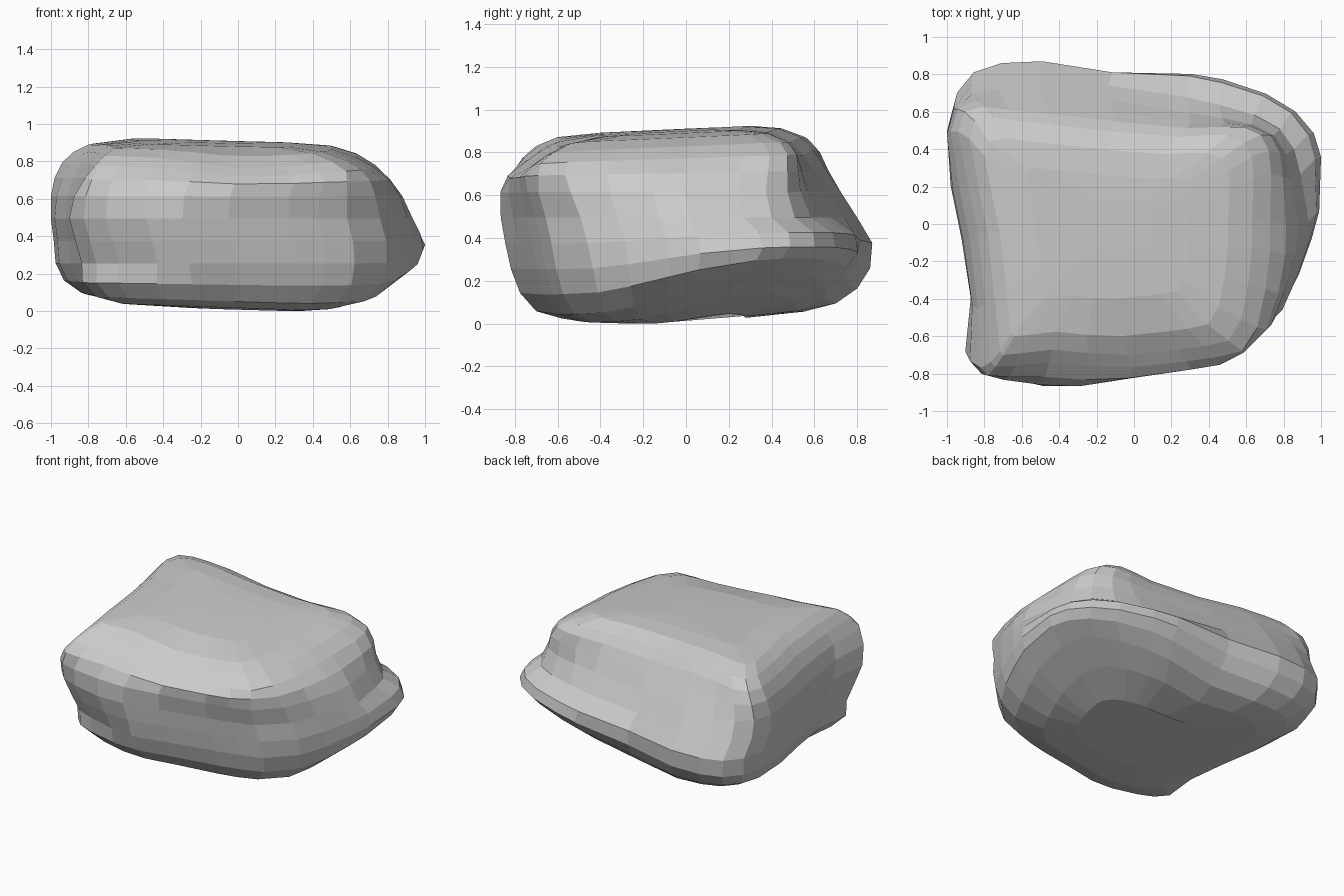
import bpy, bmesh, math

if "Cube" in bpy.data.objects:
    bpy.data.objects.remove(bpy.data.objects["Cube"])

# Plan outlines, counter-clockwise from the front left corner
BELLY = [(-.90, -.68), (-.82, -.77), (-.70, -.82), (-.48, -.87), (-.28, -.87), (-.03, -.81), (.30, -.74),
         (.46, -.70), (.62, -.65), (.80, -.48), (.88, -.30), (.95, -.10), (.99, .05), (1.0, .35),
         (.96, .48), (.86, .60), (.70, .70), (.47, .78), (.30, .81), (-.12, .81), (-.50, .87),
         (-.72, .86), (-.87, .81), (-.96, .70), (-1.0, .55), (-.98, .25), (-.92, -.05), (-.87, -.38)]
RIM = [(-.74, -.68), (-.72, -.70), (-.62, -.69), (-.45, -.67), (-.25, -.69), (-.03, -.70), (.25, -.67),
       (.40, -.65), (.53, -.62), (.60, -.50), (.64, -.30), (.66, -.10), (.66, .05), (.67, .30),
       (.66, .42), (.62, .50), (.53, .54), (.42, .54), (.25, .53), (-.12, .56), (-.45, .60),
       (-.65, .62), (-.78, .64), (-.88, .62), (-.91, .52), (-.86, .25), (-.81, .0), (-.77, -.38)]

# Height, then left, right, front and back extent of each ring
LEVELS = [(.00, -.35, .40, -.35, .30),
          (.01, -.68, .62, -.58, .55),
          (.045, -.84, .84, -.70, .70),
          (.14, -.93, .97, -.775, .80),
          (.26, -.975, 1.0, -.82, .86),
          (.38, -.985, .99, -.845, .87),
          (.50, -1.0, .955, -.865, .80),
          (.62, -1.0, .90, -.87, .735),
          (.72, -.98, .83, -.84, .68),
          (.80, -.94, .74, -.77, .63),
          (.86, -.88, .64, -.70, .57),
          (.90, -.80, .51, -.60, .46),
          (.915, -.58, .30, -.40, .30),
          (.92, -.28, .10, -.16, .14)]


def step(a, b, v):
    t = min(1, max(0, (v - a) / (b - a)))
    return t * t * (3 - 2 * t)


def normalised(points):
    xs, ys = zip(*points)
    return [((x - min(xs)) / (max(xs) - min(xs)), (y - min(ys)) / (max(ys) - min(ys)))
            for x, y in points]


def sculpt(x, y, z):
    top, low = step(.6, .9, z), 1 - step(0, .25, z)
    # slanted front right corner
    over = (x - y) * .7071 - (.9 - .3 * max(0, .36 - z))
    if over > 0:
        x, y = x - .7071 * over, y + .7071 * over
    # groove round the lower front left corner
    groove = math.exp(-((z - .29) / .09) ** 2) * step(-.2, -.6, x) * step(-.2, -.6, y)
    # undercut below the back right corner
    lift = .22 * step(.15, 1.1, (x + y) * .7071) * max(0, 1 - z / .5)
    # tilted top and underside
    z += lift + low * (.035 * abs(x - .35) + .03 * max(0, y + .35))
    z += top * (.045 * (y - .1) - .025 * (x + .3))
    # lower left shoulder, and dips in the front and back edges of the top
    z -= .035 * top * step(-.5, -.9, x) * step(-.3, .3, y)
    z -= .055 * top * math.exp(-((x - .08) / .35) ** 2) * step(-.45, -.72, y)
    z -= .03 * top * math.exp(-((x - .05) / .35) ** 2) * step(.35, .55, y)
    return x + .045 * groove, y + .04 * groove, z


belly, rim = normalised(BELLY), normalised(RIM)
bm = bmesh.new()
rings = []
for z, x0, x1, y0, y1 in LEVELS:
    ring = []
    for (bu, bv), (ru, rv) in zip(belly, rim):
        # the back right corner slopes in from lower down
        k = step(.5 - .3 * step(1.3, 1.8, bu + bv), .86, z)
        u, v = bu + (ru - bu) * k, bv + (rv - bv) * k
        x, y = x0 + (x1 - x0) * u, y0 + (y1 - y0) * v
        pull = .07 * step(1.45, 1.75, bu + bv) * step(.3, .5, z) * (1 - step(.6, .85, z))
        ring.append(bm.verts.new(sculpt(x - pull, y - pull, z)))
    rings.append(ring)

# Skin between rings, then closed underside and top
n = len(BELLY)
for a, b in zip(rings, rings[1:]):
    for i in range(n):
        j = (i + 1) % n
        bm.faces.new((a[i], a[j], b[j], b[i]))
bm.faces.new(rings[0][::-1])
bm.faces.new(rings[-1])
bmesh.ops.recalc_face_normals(bm, faces=bm.faces)

# Rest on the ground
lowest = min(v.co.z for v in bm.verts)
bmesh.ops.translate(bm, verts=bm.verts, vec=(0, 0, -lowest))

mesh = bpy.data.meshes.new("boulder")
bm.to_mesh(mesh)
bm.free()
stone = bpy.data.materials.new("stone grey")
stone.diffuse_color = (.6, .6, .6, 1)
stone.use_nodes = True
stone.node_tree.nodes["Principled BSDF"].inputs["Base Color"].default_value = stone.diffuse_color
mesh.materials.append(stone)
bpy.context.collection.objects.link(bpy.data.objects.new("boulder", mesh))
